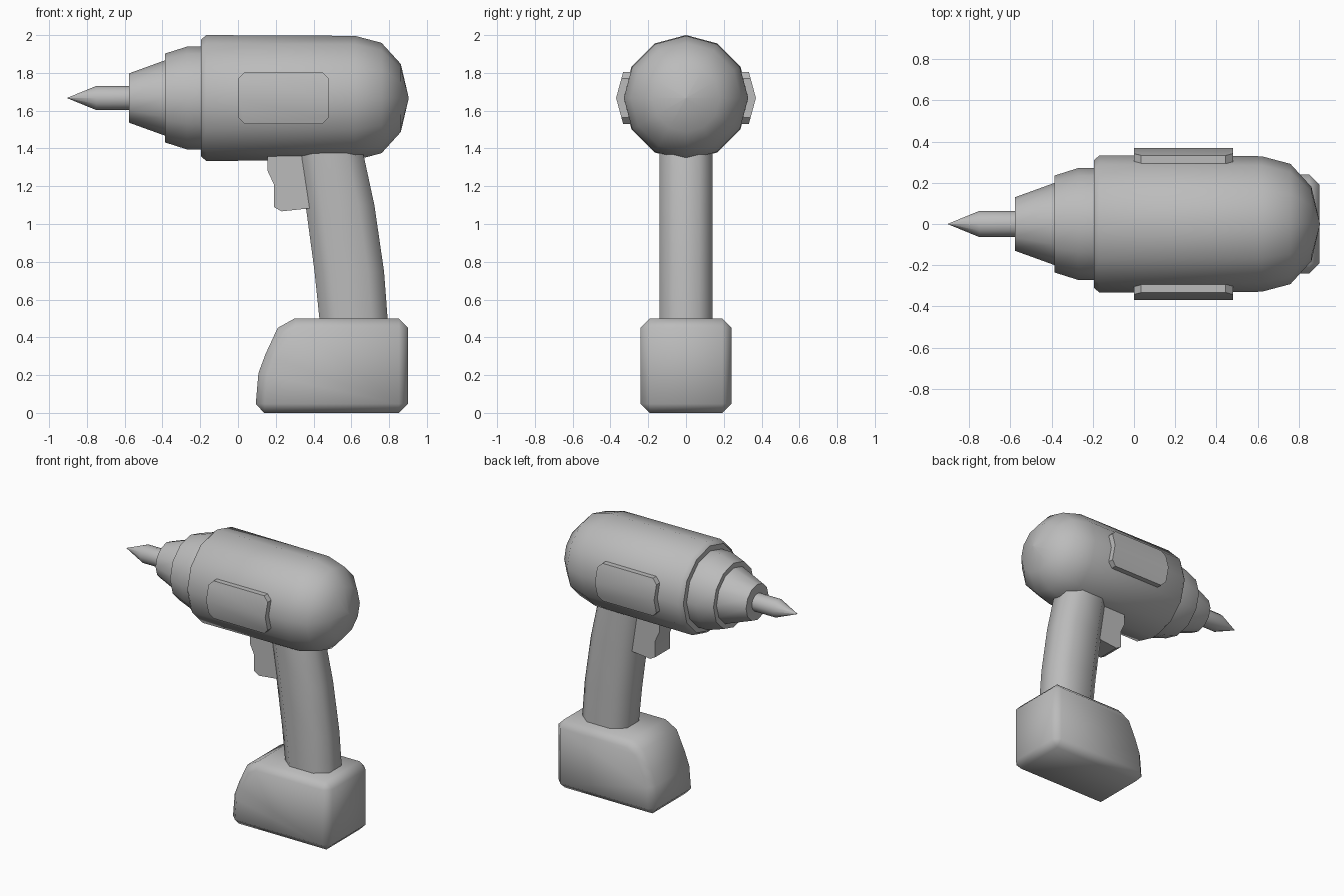
import bpy, bmesh, math

cube = bpy.data.objects.get("Cube")
if cube:
    bpy.data.objects.remove(cube, do_unlink=True)

grey = bpy.data.materials.new("plain_grey")
grey.use_nodes = True
COLOUR = (0.5, 0.5, 0.5, 1)
grey.diffuse_color = COLOUR
grey.node_tree.nodes["Principled BSDF"].inputs["Base Color"].default_value = COLOUR

AXIS_Z = 1.667
SIDES = 12


def finish(bm, name, angle=40, bevel=0):
    """Turn the bmesh into a shaded object, with an optional chamfer."""
    bmesh.ops.recalc_face_normals(bm, faces=bm.faces)
    if bevel:
        edges = [e for e in bm.edges if e.calc_face_angle(0) > math.radians(40)]
        bmesh.ops.bevel(bm, geom=edges, offset=bevel, offset_type='OFFSET',
                        segments=1, affect='EDGES', clamp_overlap=True)
    mesh = bpy.data.meshes.new(name)
    bm.to_mesh(mesh)
    bm.free()
    mesh.materials.append(grey)
    obj = bpy.data.objects.new(name, mesh)
    bpy.context.collection.objects.link(obj)
    bpy.ops.object.select_all(action='DESELECT')
    obj.select_set(True)
    bpy.context.view_layer.objects.active = obj
    bpy.ops.object.shade_smooth_by_angle(angle=math.radians(angle))
    return obj


def loft(rings, name, angle=40):
    """Skin a list of equal rings and close both ends."""
    bm = bmesh.new()
    loops = [[bm.verts.new(p) for p in ring] for ring in rings]
    for a, b in zip(loops, loops[1:]):
        n = len(a)
        for i in range(n):
            j = (i + 1) % n
            bm.faces.new((a[i], a[j], b[j], b[i]))
    bm.faces.new(loops[0])
    bm.faces.new(loops[-1])
    bmesh.ops.remove_doubles(bm, verts=bm.verts, dist=0.0001)
    return finish(bm, name, angle)


def lathe(profile, name):
    """Revolve (x, radius) points about the barrel axis."""
    turns = [i * math.tau / SIDES for i in range(SIDES)]
    rings = [[(x, r * math.sin(t), AXIS_Z + r * math.cos(t)) for t in turns]
             for x, r in [(x, max(r, 0.0005)) for x, r in profile]]
    return loft(rings, name)


def extrude_profile(points, half_width, name, bevel=0, angle=40):
    """Extrude an (x, z) outline symmetrically along y."""
    bm = bmesh.new()
    face = bm.faces.new([bm.verts.new((x, -half_width, z)) for x, z in points])
    new = bmesh.ops.extrude_face_region(bm, geom=[face])["geom"]
    bmesh.ops.translate(bm, vec=(0, 2 * half_width, 0),
                        verts=[v for v in new if isinstance(v, bmesh.types.BMVert)])
    return finish(bm, name, angle, bevel)


# Barrel parts, from the tip to the rounded back
lathe([(-0.905, 0), (-0.75, 0.064), (-0.55, 0.064)], "drill_bit")
lathe([(-0.578, 0.13), (-0.385, 0.2), (-0.36, 0.2)], "chuck")
lathe([(-0.387, 0.235), (-0.27, 0.272), (-0.17, 0.272)], "collar")
lathe([(-0.195, 0.31), (-0.168, 0.333), (0.62, 0.329), (0.76, 0.292),
       (0.862, 0.18), (0.904, 0)], "motor_housing")

# Side panels: chamfered plates folded to follow the housing
for side, label in ((-1, "right"), (1, "left")):
    half, cut = 0.138, 0.035
    outline = [(0, 0), (0, half - cut), (cut, half), (0.48 - cut, half),
               (0.48, half - cut), (0.48, 0), (0.48, cut - half),
               (0.48 - cut, -half), (cut, -half), (0, cut - half)]
    bm = bmesh.new()
    layers = [[bm.verts.new((x, side * (y - 0.27 * abs(z)), AXIS_Z + z))
               for x, z in outline] for y in (0.32, 0.37)]
    for ring in layers:
        bm.faces.new(ring[:6])
        bm.faces.new(ring[5:] + ring[:1])
    inner, outer = layers
    for i in range(10):
        j = (i + 1) % 10
        bm.faces.new((inner[i], inner[j], outer[j], outer[i]))
    finish(bm, label + "_side_panel")

# Handle: chamfered section swept along a slight bend
rings = []
for z, front, back in ((0.46, 0.435, 0.795), (0.75, 0.405, 0.773), (1.1, 0.358, 0.722),
                       (1.35, 0.32, 0.668), (1.5, 0.297, 0.63)):
    c = 0.085
    half = [(front, 0.07), (front + c, 0.14), (back - c, 0.14), (back, 0.07)]
    rings.append([(x, y, z) for x, y in half] + [(x, -y, z) for x, y in reversed(half)])
loft(rings, "handle", 55)

# Trigger
extrude_profile([(0.155, 1.42), (0.155, 1.285), (0.19, 1.21), (0.19, 1.09),
                 (0.23, 1.067), (0.4, 1.085), (0.4, 1.42)], 0.085, "trigger", angle=30)

# Battery with a curved front
extrude_profile([(0.09, 0), (0.108, 0.21), (0.145, 0.31), (0.21, 0.45), (0.3, 0.5),
                 (0.9, 0.5), (0.9, 0)], 0.24, "battery", bevel=0.048, angle=60)
